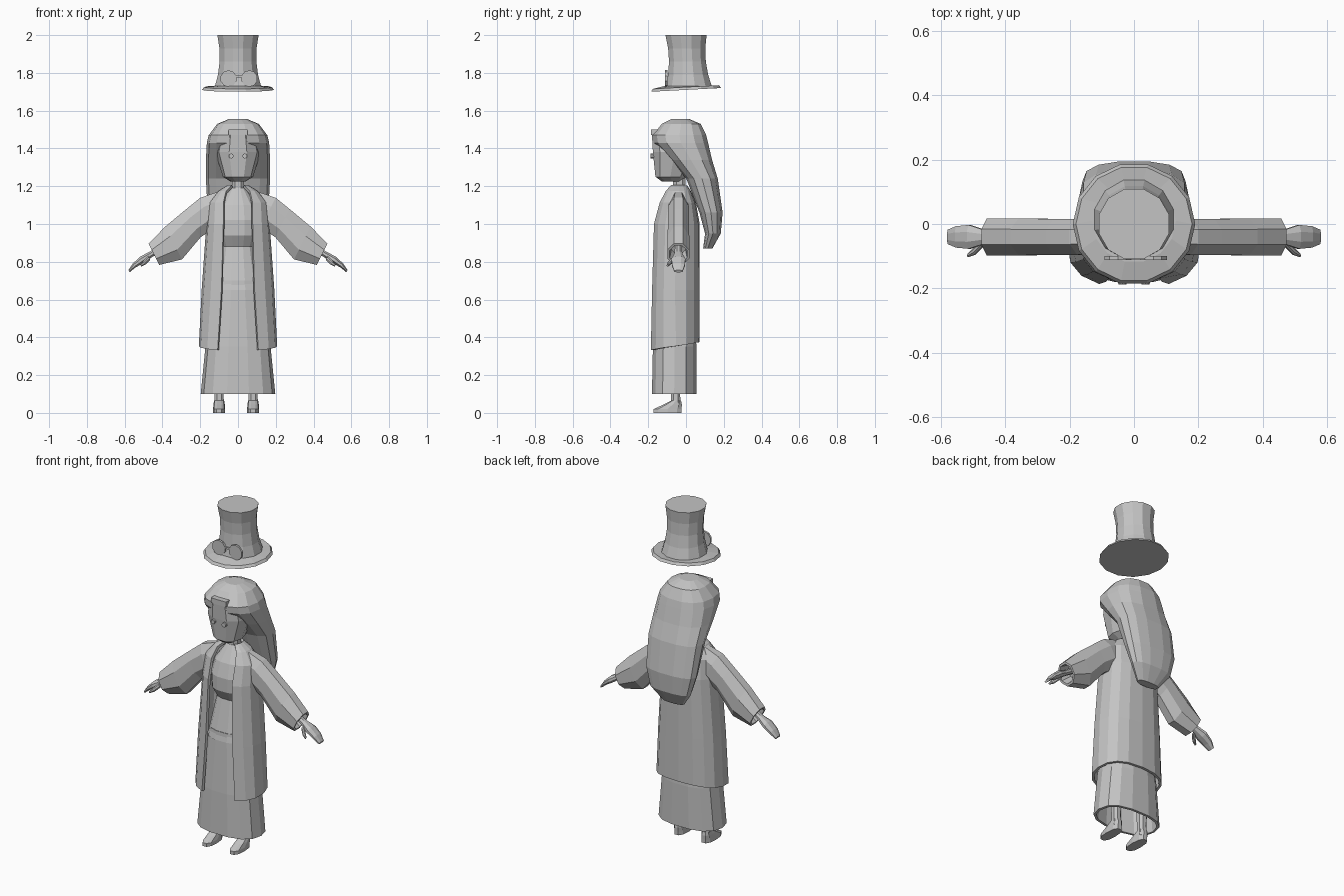
import bpy, bmesh
from math import sin, cos, asin, pi, copysign
from mathutils import Vector

if "Cube" in bpy.data.objects:
    bpy.data.objects.remove(bpy.data.objects["Cube"], do_unlink=True)

grey = bpy.data.materials.new("plain_grey")
grey.use_nodes = True
grey.diffuse_color = (0.55, 0.55, 0.55, 1)
grey.node_tree.nodes["Principled BSDF"].inputs["Base Color"].default_value = grey.diffuse_color


def rounded(value, power):
    return copysign(abs(value) ** power, value)


def section(height, half_width, front, back, sides=14, centre=0, power=0.8, lift=0, gap=None):
    """Horizontal outline; lift raises its back, gap leaves it open in front."""
    middle, reach = (front + back) / 2, (back - front) / 2
    if gap is None:
        angles = [2 * pi * (i + 0.5) / sides for i in range(sides)]
    else:
        start = asin((gap / half_width) ** (1 / power))
        angles = [start + 2 * (pi - start) * i / sides for i in range(sides + 1)]
    return [Vector((centre + half_width * rounded(sin(angle), power),
                    middle - reach * rounded(cos(angle), power),
                    height + lift * (1 - cos(angle)) / 2)) for angle in angles]


def arm_slice(side, reach, height, radius, depth, middle=-0.04, sides=8):
    """Outline across an arm that slopes down and outwards."""
    across = Vector((0.45, 0, 0.9)) * radius
    ring = []
    for i in range(sides):
        angle = 2 * pi * (i + 0.5) / sides
        point = Vector((reach, middle + depth * sin(angle), height)) + across * cos(angle)
        ring.append(Vector((point.x * side, point.y, point.z)))
    return ring


def loft(name, rings, closed=True, caps=True, thickness=0):
    """Skin a list of matching outlines with flat faces."""
    bm = bmesh.new()
    rows = [[bm.verts.new(point) for point in ring] for ring in rings]
    count = len(rows[0])
    for lower, upper in zip(rows, rows[1:]):
        for i in range(count if closed else count - 1):
            j = (i + 1) % count
            bm.faces.new((lower[i], lower[j], upper[j], upper[i]))
    if closed and caps:
        bm.faces.new(rows[0])
        bm.faces.new(rows[-1])
    bmesh.ops.recalc_face_normals(bm, faces=bm.faces)
    mesh = bpy.data.meshes.new(name)
    bm.to_mesh(mesh)
    bm.free()
    mesh.materials.append(grey)
    part = bpy.data.objects.new(name, mesh)
    bpy.context.collection.objects.link(part)
    if thickness:
        shell = part.modifiers.new("cloth_thickness", "SOLIDIFY")
        shell.thickness = thickness
        shell.offset = 0


def finish(name):
    part = bpy.context.object
    part.name = name
    part.data.materials.append(grey)


def disc(name, location, radius, depth):
    """Flat round piece that faces the front."""
    bpy.ops.mesh.primitive_cylinder_add(vertices=10, radius=radius, depth=depth,
                                        location=location, rotation=(pi / 2, 0, 0))
    finish(name)


def box(name, location, scale):
    bpy.ops.mesh.primitive_cube_add(size=1, location=location, scale=scale)
    finish(name)


# Floating top hat with a slightly tilted brim and a flared crown
loft("hat_brim", [
    section(height=1.7, half_width=0.19, front=-0.19, back=0.19, lift=0.02, power=1),
    section(height=1.715, half_width=0.18, front=-0.18, back=0.18, lift=0.02, power=1),
    section(height=1.73, half_width=0.13, front=-0.12, back=0.14, power=1)])
crown = []
for step in range(5):
    rise = step / 4
    radius = 0.1 + 0.08 * (rise - 0.6) ** 2
    shift = 0.015 * (1 - rise)
    crown.append(section(height=1.72 + 0.28 * rise, half_width=radius, front=shift - radius,
                         back=shift + radius, sides=12, power=1))
loft("hat_crown", crown)

# Goggles resting on the brim
box("goggle_bridge", location=(0, -0.105, 1.78), scale=(0.05, 0.01, 0.01))

# Head and neck
loft("head", [
    section(height=1.225, half_width=0.04, front=-0.13, back=-0.02, sides=10),
    section(height=1.25, half_width=0.08, front=-0.165, back=0, sides=10),
    section(height=1.38, half_width=0.12, front=-0.18, back=0.06, sides=10),
    section(height=1.475, half_width=0.1, front=-0.185, back=0.05, sides=10)])
loft("neck", [
    section(height=1.12, half_width=0.045, front=-0.08, back=0.01, sides=8),
    section(height=1.18, half_width=0.035, front=-0.07, back=0, sides=8),
    section(height=1.26, half_width=0.035, front=-0.07, back=0, sides=8)])

# Long hair swept back from the face
loft("hair", [
    section(height=1.555, half_width=0.05, front=-0.08, back=0.02),
    section(height=1.53, half_width=0.11, front=-0.13, back=0.08),
    section(height=1.47, half_width=0.155, front=-0.18, back=0.11),
    section(height=1.43, half_width=0.165, front=-0.175, back=0.12),
    section(height=1.34, half_width=0.17, front=-0.09, back=0.14),
    section(height=1.24, half_width=0.17, front=0, back=0.17),
    section(height=1.06, half_width=0.16, front=0.07, back=0.195),
    section(height=0.95, half_width=0.13, front=0.1, back=0.185),
    section(height=0.87, half_width=0.07, front=0.09, back=0.14)])
box("fringe", location=(0, -0.15, 1.485), scale=(0.1, 0.07, 0.03))

# Skirt and blouse under the coat
loft("skirt", [
    section(height=0.1, half_width=0.19, front=-0.175, back=0.05),
    section(height=0.35, half_width=0.165, front=-0.17, back=0.05),
    section(height=0.7, half_width=0.11, front=-0.15, back=0.03)],
    caps=False, thickness=0.015)
loft("blouse", [
    section(height=0.65, half_width=0.13, front=-0.165, back=0.05),
    section(height=0.88, half_width=0.09, front=-0.115, back=0.03),
    section(height=0.94, half_width=0.11, front=-0.15, back=0.05),
    section(height=1.02, half_width=0.115, front=-0.15, back=0.05),
    section(height=1.1, half_width=0.1, front=-0.125, back=0.04),
    section(height=1.19, half_width=0.04, front=-0.07, back=0)])

# Long open coat whose hem drops towards the front
loft("coat", [
    section(height=1.2, half_width=0.05, front=-0.08, back=0, gap=0.03),
    section(height=1.17, half_width=0.1, front=-0.11, back=0.02, gap=0.06),
    section(height=1.11, half_width=0.15, front=-0.14, back=0.045, gap=0.075),
    section(height=1, half_width=0.16, front=-0.17, back=0.065, gap=0.075),
    section(height=0.65, half_width=0.185, front=-0.18, back=0.065, gap=0.085),
    section(height=0.33, half_width=0.2, front=-0.19, back=0.065, gap=0.105, lift=0.045)],
    closed=False, thickness=0.015)

# Paired parts
for label, side in (("left", 1), ("right", -1)):
    disc(label + "_goggle", location=(0.055 * side + 0.005, -0.105, 1.77), radius=0.044, depth=0.012)
    disc(label + "_eye", location=(0.036 * side, -0.177, 1.36), radius=0.013, depth=0.02)

    # Wide sleeve with a hollow cuff
    loft(label + "_sleeve", [
        arm_slice(side, reach=0.07, height=1.1, radius=0.085, depth=0.045),
        arm_slice(side, reach=0.16, height=1.06, radius=0.095, depth=0.06),
        arm_slice(side, reach=0.235, height=1.005, radius=0.09, depth=0.06),
        arm_slice(side, reach=0.34, height=0.9, radius=0.105, depth=0.062),
        arm_slice(side, reach=0.445, height=0.84, radius=0.068, depth=0.062),
        arm_slice(side, reach=0.445, height=0.84, radius=0.055, depth=0.05),
        arm_slice(side, reach=0.39, height=0.88, radius=0.045, depth=0.04)])

    # Flat tapering hand and thumb
    loft(label + "_hand", [
        arm_slice(side, reach=0.38, height=0.89, radius=0.017, depth=0.02),
        arm_slice(side, reach=0.46, height=0.84, radius=0.017, depth=0.022),
        arm_slice(side, reach=0.51, height=0.81, radius=0.02, depth=0.04),
        arm_slice(side, reach=0.55, height=0.78, radius=0.014, depth=0.036),
        arm_slice(side, reach=0.577, height=0.75, radius=0.007, depth=0.024)])
    loft(label + "_thumb", [
        arm_slice(side, reach=0.47, height=0.82, radius=0.013, depth=0.013, middle=-0.06),
        arm_slice(side, reach=0.495, height=0.795, radius=0.012, depth=0.012, middle=-0.085),
        arm_slice(side, reach=0.515, height=0.78, radius=0.006, depth=0.006, middle=-0.097)])

    # Leg and pointed shoe
    foot = 0.09 * side - 0.01
    loft(label + "_leg", [
        section(height=0.03, half_width=0.028, front=-0.08, back=-0.025, sides=8, centre=foot),
        section(height=0.1, half_width=0.025, front=-0.08, back=-0.03, sides=8, centre=foot),
        section(height=0.3, half_width=0.033, front=-0.09, back=-0.02, sides=8, centre=foot)])
    loft(label + "_shoe", [
        section(height=0, half_width=0.032, front=-0.175, back=-0.02, sides=10, centre=foot),
        section(height=0.02, half_width=0.032, front=-0.175, back=-0.02, sides=10, centre=foot),
        section(height=0.045, half_width=0.03, front=-0.12, back=-0.02, sides=10, centre=foot),
        section(height=0.065, half_width=0.027, front=-0.08, back=-0.025, sides=10, centre=foot)])
